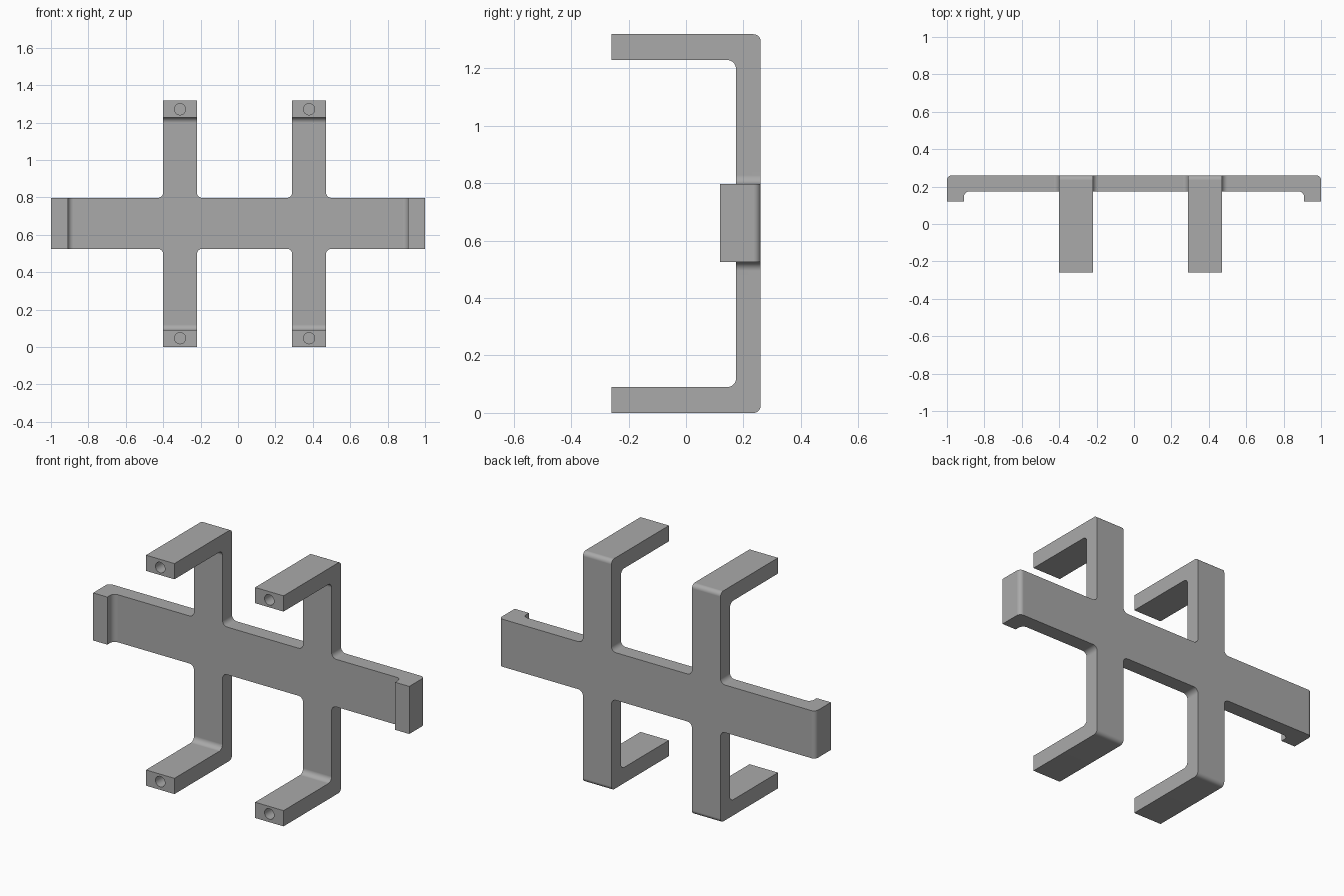
import bpy, bmesh, math
from mathutils import Vector

if "Cube" in bpy.data.objects:
    bpy.data.objects.remove(bpy.data.objects["Cube"], do_unlink=True)

grey = bpy.data.materials.new("plain_grey")
grey.use_nodes = True
grey.diffuse_color = (0.4, 0.4, 0.4, 1)
grey.node_tree.nodes["Principled BSDF"].inputs["Base Color"].default_value = (0.4, 0.4, 0.4, 1)

BACK, FRONT = 0.26, 0.174          # plate thickness in y
TOP, THICK = 1.318, 0.09
BAR_LOW, BAR_HIGH = 0.525, 0.797
ARM_X, ARM_HALF = (-0.31, 0.38), 0.09


def rounded(corners, steps=8):
    """Outline with each (u, v, radius) right-angled corner turned into an arc."""
    out = []
    for i, (u, v, r) in enumerate(corners):
        p = Vector((u, v))
        if r == 0:
            out.append(p)
            continue
        a = (Vector(corners[i - 1][:2]) - p).normalized()
        b = (Vector(corners[(i + 1) % len(corners)][:2]) - p).normalized()
        for k in range(steps + 1):
            t = k / steps * math.pi / 2
            out.append(p + a * r * (1 - math.sin(t)) + b * r * (1 - math.cos(t)))
    return out


def extrude(name, outline, place, start, end):
    """Solid from a 2D outline; place(u, v, w) maps it into the model."""
    bm = bmesh.new()
    face = bm.faces.new([bm.verts.new(place(p.x, p.y, start)) for p in outline])
    shift = Vector(place(0, 0, end)) - Vector(place(0, 0, start))
    new = bmesh.ops.extrude_face_region(bm, geom=[face])["geom"]
    bmesh.ops.translate(bm, vec=shift, verts=[g for g in new if isinstance(g, bmesh.types.BMVert)])
    bmesh.ops.recalc_face_normals(bm, faces=bm.faces)
    mesh = bpy.data.meshes.new(name)
    bm.to_mesh(mesh)
    bm.free()
    mesh.materials.append(grey)
    obj = bpy.data.objects.new(name, mesh)
    bpy.context.collection.objects.link(obj)
    return obj


def combine(target, other, operation):
    mod = target.modifiers.new(operation.lower(), 'BOOLEAN')
    mod.operation, mod.solver, mod.object = operation, 'EXACT', other
    bpy.context.view_layer.objects.active = target
    bpy.ops.object.modifier_apply(modifier=mod.name)
    bpy.data.objects.remove(other, do_unlink=True)


# Crossbar with a short lip at each end
lip_x, lip_y = 0.91, 0.119
bar = rounded([(-1, BACK, 0.025), (-1, lip_y, 0), (-lip_x, lip_y, 0), (-lip_x, FRONT, 0.03),
               (lip_x, FRONT, 0.03), (lip_x, lip_y, 0), (1, lip_y, 0), (1, BACK, 0.025)])
frame = extrude("bracket_frame", bar, lambda u, v, w: (u, v, w), BAR_LOW, BAR_HIGH)

# C-shaped arms, with filleted crossings
c_shape = rounded([(-BACK, 0, 0), (BACK, 0, 0.025), (BACK, TOP, 0.025), (-BACK, TOP, 0),
                   (-BACK, TOP - THICK, 0), (FRONT, TOP - THICK, 0.03),
                   (FRONT, THICK, 0.03), (-BACK, THICK, 0)])
for x in ARM_X:
    left, right = x - ARM_HALF, x + ARM_HALF
    arm = extrude("arm", c_shape, lambda u, v, w: (w, u, v), left, right)
    combine(frame, arm, 'UNION')
    r, reach = 0.03, 0.06
    low, high = BAR_LOW - reach, BAR_HIGH + reach
    cross = rounded([(left, low, 0), (right, low, 0), (right, BAR_LOW, r),
                     (right + reach, BAR_LOW, 0), (right + reach, BAR_HIGH, 0),
                     (right, BAR_HIGH, r), (right, high, 0), (left, high, 0),
                     (left, BAR_HIGH, r), (left - reach, BAR_HIGH, 0),
                     (left - reach, BAR_LOW, 0), (left, BAR_LOW, r)])
    crossing = extrude("crossing", cross, lambda u, v, w: (u, w, v), FRONT, BACK)
    combine(frame, crossing, 'UNION')

# Screw holes in the arm tips
for x in ARM_X:
    for z in (0.047, TOP - 0.047):
        circle = [Vector((x + 0.03 * math.cos(k * math.pi / 16), z + 0.03 * math.sin(k * math.pi / 16)))
                  for k in range(32)]
        hole = extrude("hole_cutter", circle, lambda u, v, w: (u, w, v), -BACK - 0.05, -BACK + 0.2)
        hole.hide_render = True
        combine(frame, hole, 'DIFFERENCE')

# Smooth fillets while keeping flat faces flat
bpy.ops.object.select_all(action='DESELECT')
frame.select_set(True)
bpy.context.view_layer.objects.active = frame
bpy.ops.object.shade_smooth_by_angle(angle=math.radians(30))
weighted = frame.modifiers.new("flat_normals", 'WEIGHTED_NORMAL')
weighted.keep_sharp = True
